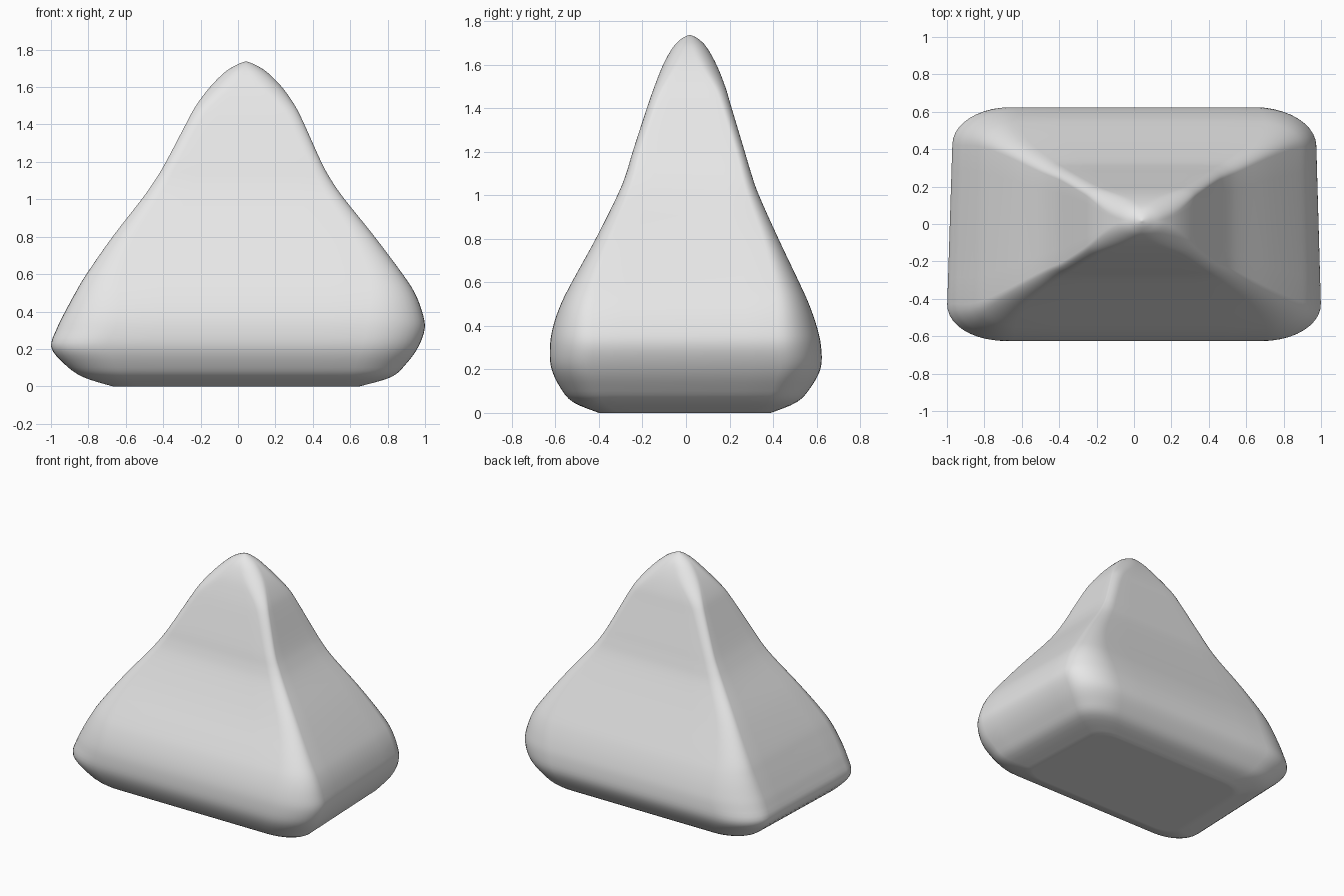
import bpy, bmesh, math

if "Cube" in bpy.data.objects:
    bpy.data.objects.remove(bpy.data.objects["Cube"])

# Cross-sections: z, left x, right x, front y, back y, corner rounding (0 square, 1 ellipse)
SECTIONS = [
    (0.00, -0.67, 0.65, -0.40, 0.39, 0.24),
    (0.05, -0.83, 0.82, -0.52, 0.51, 0.27),
    (0.12, -0.93, 0.90, -0.58, 0.575, 0.30),
    (0.21, -1.00, 0.965, -0.62, 0.62, 0.31),
    (0.31, -0.97, 1.00, -0.625, 0.62, 0.32),
    (0.40, -0.925, 0.985, -0.61, 0.60, 0.30),
    (0.50, -0.87, 0.945, -0.575, 0.565, 0.26),
    (0.60, -0.81, 0.88, -0.525, 0.52, 0.22),
    (0.80, -0.67, 0.73, -0.415, 0.425, 0.17),
    (1.00, -0.515, 0.57, -0.315, 0.335, 0.16),
    (1.10, -0.445, 0.50, -0.275, 0.30, 0.16),
    (1.20, -0.385, 0.445, -0.245, 0.27, 0.16),
    (1.40, -0.28, 0.355, -0.18, 0.21, 0.22),
    (1.50, -0.225, 0.305, -0.145, 0.18, 0.32),
    (1.60, -0.15, 0.235, -0.105, 0.14, 0.6),
    (1.68, -0.07, 0.155, -0.06, 0.095, 0.85),
    (1.72, -0.005, 0.09, -0.02, 0.055, 1.0),
    (1.737, 0.04, 0.045, 0.015, 0.02, 1.0),
]
STEPS, ARC, SIDE = 4, 10, 6


def catmull(a, b, c, d, t):
    return 0.5 * (2 * b + (c - a) * t + (2 * a - 5 * b + 4 * c - d) * t * t
                  + (3 * b - a - 3 * c + d) * t ** 3)


def smooth_sections(rows):
    pts = [rows[0]] + rows + [rows[-1]]
    out = []
    for i in range(1, len(pts) - 2):
        for s in range(STEPS):
            out.append([catmull(*v, s / STEPS) for v in zip(*pts[i - 1:i + 3])])
    return out + [list(rows[-1])]


def ring(row, scale=1.0):
    """Rounded rectangle, slightly narrower towards the back near the base."""
    z, left, right, front, back, r = row
    cx, cy = (left + right) / 2, (front + back) / 2
    hx, hy = (right - left) / 2, (back - front) / 2
    r = min(r, 0.97)
    unit = []
    for q in range(4):
        sx, sy = [(1, 1), (-1, 1), (-1, -1), (1, -1)][q]
        arc = []
        for k in range(ARC + 1):
            a = math.pi / 2 * (q + k / ARC)
            arc.append((sx * (1 - r) + r * math.cos(a), sy * (1 - r) + r * math.sin(a)))
        unit += arc
        # straight run to the next corner
        nx, ny = -arc[-1][1], arc[-1][0]
        end = [(-(1 - r), 1), (-1, -(1 - r)), (1 - r, -1), (1, 1 - r)][q]
        for k in range(1, SIDE):
            f = k / SIDE
            unit.append((arc[-1][0] * (1 - f) + end[0] * f, arc[-1][1] * (1 - f) + end[1] * f))
    weight = max(0.0, 1 - max(z, 0) / 1.2)
    pts = []
    for u, v in unit:
        taper = 1 + weight * (0.006 - 0.05 * (v + 1) / 2)
        pts.append((cx + hx * u * scale * taper, cy + hy * v * scale, max(z, 0.0)))
    return pts


# Soft pyramid body, lofted from the underside to the tip
bm = bmesh.new()
rows = smooth_sections(SECTIONS)
rings = [ring(rows[0], s) for s in (0.5, 0.85, 0.97)] + [ring(r) for r in rows]
loops = [[bm.verts.new(p) for p in pts] for pts in rings]
for lo, hi in zip(loops, loops[1:]):
    n = len(lo)
    for i in range(n):
        j = (i + 1) % n
        bm.faces.new((lo[i], lo[j], hi[j], hi[i]))
bm.faces.new(list(reversed(loops[0])))
bm.faces.new(loops[-1])
bmesh.ops.recalc_face_normals(bm, faces=bm.faces)
for f in bm.faces:
    f.smooth = True

mesh = bpy.data.meshes.new("soft_pyramid")
bm.to_mesh(mesh)
bm.free()
body = bpy.data.objects.new("soft_pyramid", mesh)
bpy.context.collection.objects.link(body)

grey = bpy.data.materials.new("light grey")
grey.diffuse_color = (0.8, 0.8, 0.8, 1)
grey.use_nodes = True
grey.node_tree.nodes["Principled BSDF"].inputs["Base Color"].default_value = grey.diffuse_color
mesh.materials.append(grey)
